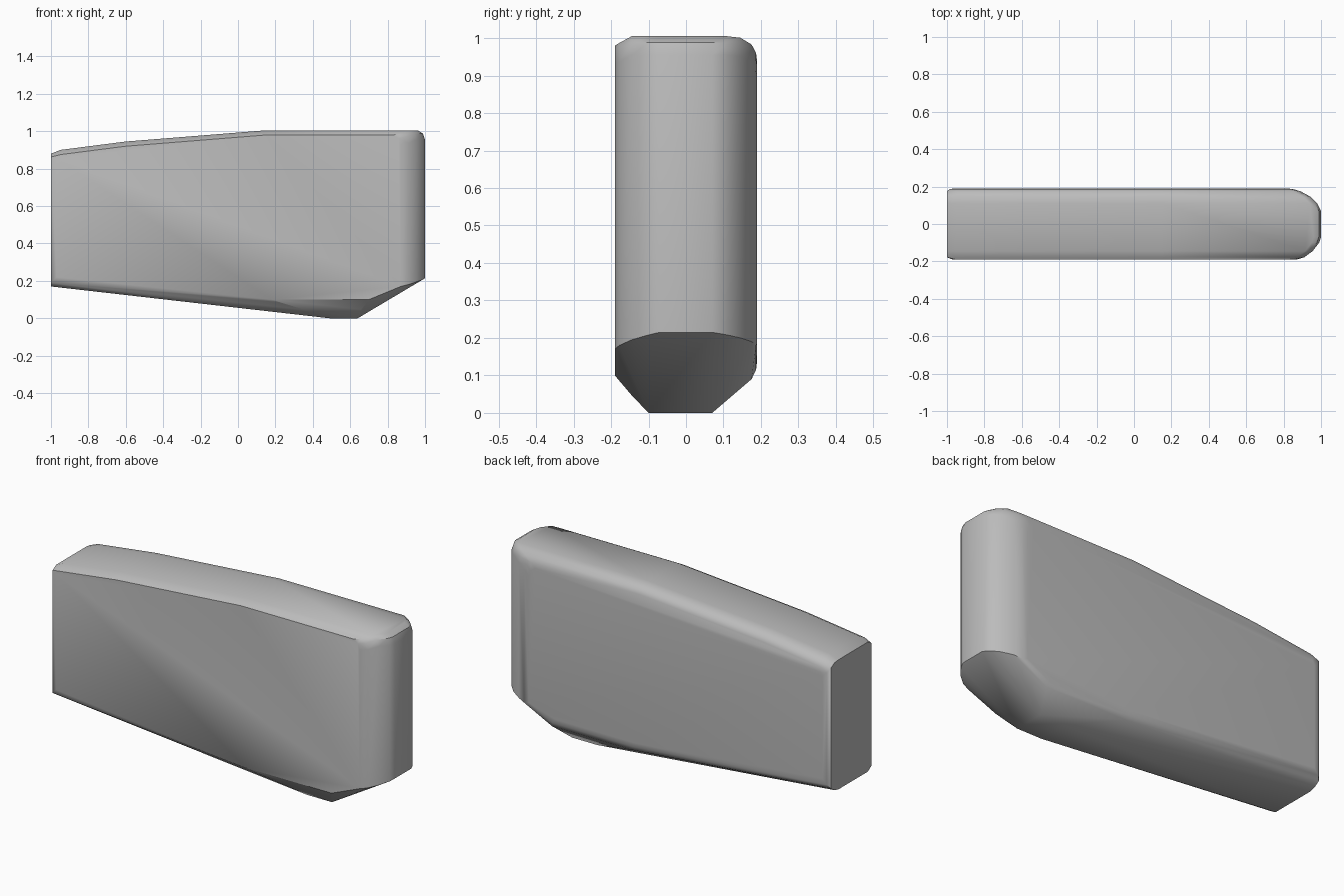
import bpy, bmesh, math

cube = bpy.data.objects.get("Cube")
if cube:
    bpy.data.objects.remove(cube)

grey = bpy.data.materials.new("plain grey")
grey.use_nodes = True
colour = (0.5, 0.5, 0.5, 1)
grey.diffuse_color = colour
grey.node_tree.nodes["Principled BSDF"].inputs["Base Color"].default_value = colour


def outline(y, left, nose, drop, keel, nose_low, keel_start, keel_end, tail):
    """Side profile of one slice: sloping top, rounded nose corner, angled keel."""
    top = 1.005 - drop
    profile = [
        (left, tail), (keel_start, keel), (keel_end, keel), (nose, nose_low),
        (nose, top - 0.05), (nose - 0.012, top - 0.017), (nose - 0.04, top),
        (0.15, top), (-0.6, top - 0.06), (-0.95, top - 0.105), (-1, top - 0.125),
    ]
    return [(max(x, left), y, z) for x, z in profile]


# Slices from the flat front to the rounded back
slices = [
    (-0.19, -0.97, 0.87, 0.025, 0.10, 0.17, 0.18, 0.70, 0.22),
    (-0.178, -1, 0.91, 0.018, 0.086, 0.18, 0.22, 0.69, 0.19),
    (-0.145, -1, 0.955, 0, 0.047, 0.195, 0.35, 0.66, 0.17),
    (-0.10, -1, 0.99, 0, 0, 0.208, 0.49, 0.64, 0.17),
    (-0.07, -1, 1, 0, 0, 0.215, 0.49, 0.64, 0.17),
    (0.07, -1, 1, 0, 0, 0.215, 0.49, 0.64, 0.17),
    (0.11, -1, 0.98, 0, 0.034, 0.208, 0.4, 0.65, 0.17),
    (0.145, -1, 0.945, 0.004, 0.064, 0.2, 0.3, 0.67, 0.18),
    (0.175, -1, 0.89, 0.022, 0.09, 0.19, 0.2, 0.69, 0.2),
    (0.187, -0.985, 0.85, 0.045, 0.115, 0.18, 0.19, 0.68, 0.22),
    (0.19, -0.96, 0.82, 0.07, 0.14, 0.19, 0.18, 0.66, 0.25),
]

bm = bmesh.new()
for s in slices:
    for point in outline(*s):
        bm.verts.new(point)
bmesh.ops.remove_doubles(bm, verts=bm.verts, dist=0.0005)
hull = bmesh.ops.convex_hull(bm, input=bm.verts)
unused = {v for v in hull["geom_interior"] + hull["geom_unused"]
          if isinstance(v, bmesh.types.BMVert)}
bmesh.ops.delete(bm, geom=list(unused), context="VERTS")
bmesh.ops.dissolve_limit(bm, angle_limit=math.radians(1),
                         verts=bm.verts, edges=bm.edges)
bmesh.ops.recalc_face_normals(bm, faces=bm.faces)

mesh = bpy.data.meshes.new("rounded_block")
bm.to_mesh(mesh)
bm.free()
mesh.materials.append(grey)
block = bpy.data.objects.new("rounded_block", mesh)
bpy.context.collection.objects.link(block)

# Soft curves, crisp front and end edges
bpy.ops.object.select_all(action="DESELECT")
block.select_set(True)
bpy.context.view_layer.objects.active = block
bpy.ops.object.shade_smooth_by_angle(angle=math.radians(35))
